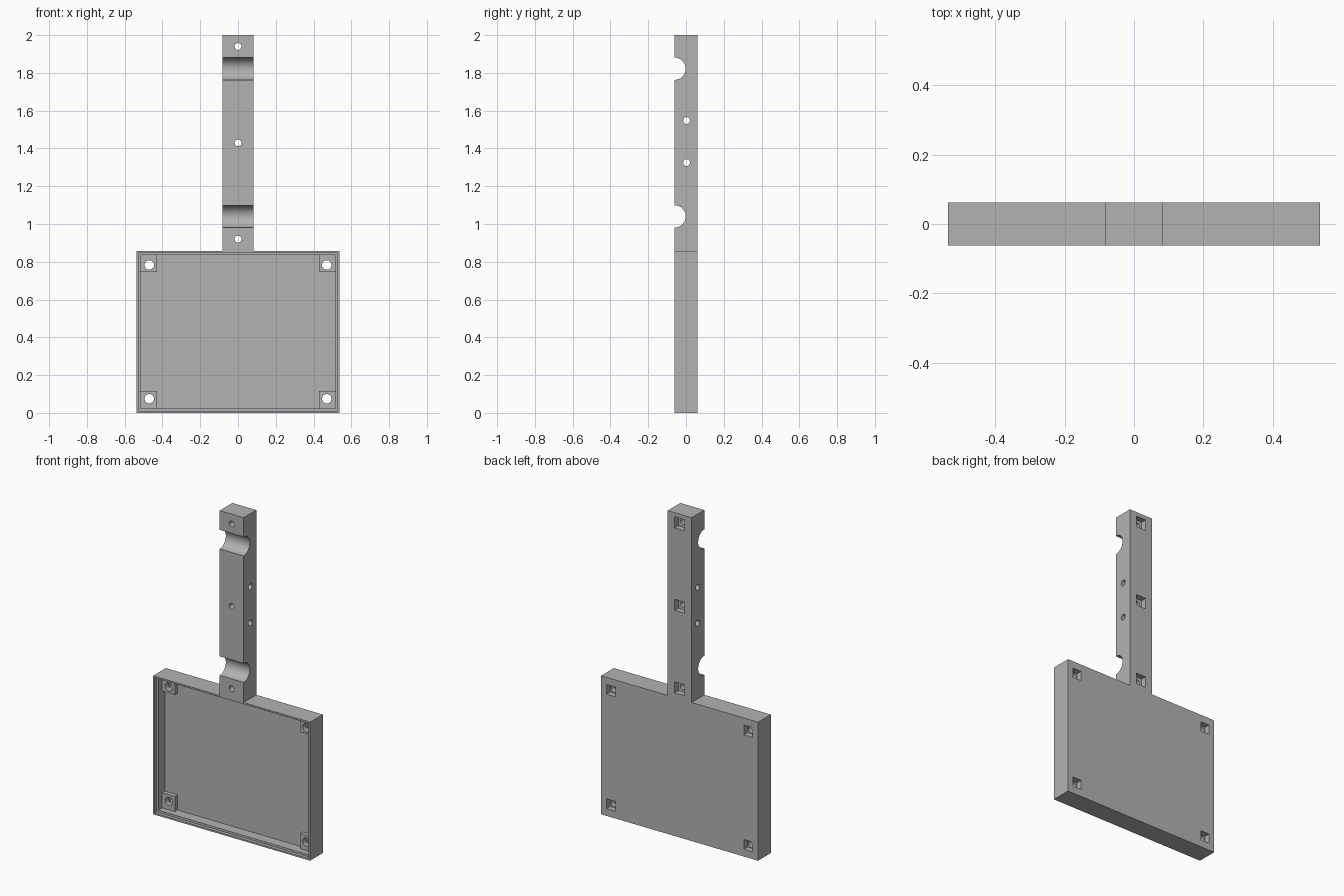
import bpy
import math

cube = bpy.data.objects.get("Cube")
if cube:
    bpy.data.objects.remove(cube, do_unlink=True)

grey = bpy.data.materials.new("plain grey")
grey.use_nodes = True
colour = (0.45, 0.45, 0.45, 1)
grey.diffuse_color = colour
grey.node_tree.nodes["Principled BSDF"].inputs["Base Color"].default_value = colour

FRONT, BACK = -0.062, 0.062


def box(name, x, y, z):
    """Box spanning the given (low, high) ranges."""
    bpy.ops.mesh.primitive_cube_add(size=1, location=[sum(r) / 2 for r in (x, y, z)])
    ob = bpy.context.object
    ob.name = name
    ob.scale = [r[1] - r[0] for r in (x, y, z)]
    bpy.ops.object.transform_apply(location=True, rotation=True, scale=True)
    ob.data.materials.append(grey)
    return ob


def rod(name, radius, loc, axis, sides=32):
    """Long cylinder along x or y, used for drilling."""
    turn = (0, math.pi / 2, 0) if axis == "x" else (math.pi / 2, 0, 0)
    bpy.ops.mesh.primitive_cylinder_add(vertices=sides, radius=radius, depth=0.5,
                                        location=loc, rotation=turn)
    ob = bpy.context.object
    ob.name = name
    bpy.ops.object.transform_apply(location=True, rotation=True, scale=True)
    ob.data.materials.append(grey)
    return ob


def combine(target, tool, operation="DIFFERENCE"):
    mod = target.modifiers.new(operation.lower(), "BOOLEAN")
    mod.operation = operation
    mod.solver = "EXACT"
    mod.object = tool
    bpy.context.view_layer.objects.active = target
    bpy.ops.object.modifier_apply(modifier=mod.name)
    bpy.data.objects.remove(tool, do_unlink=True)


def nut_pocket(target, x, z, half):
    combine(target, box("pocket_cutter", (x - half, x + half), (0.027, 0.1),
                        (z - half, z + half)))


# Tray: shell with a stepped rim
tray = box("tray", (-0.537, 0.537), (FRONT, BACK), (0, 0.857))
combine(tray, box("lid_recess_cutter", (-0.527, 0.527), (-0.1, FRONT + 0.02), (0.01, 0.847)))
combine(tray, box("cavity_cutter", (-0.516, 0.516), (-0.1, 0.022), (0.023, 0.835)))

# Corner screw posts, drilled through, with nut pockets behind
for side in (-1, 1):
    for z, low, high in ((0.075, 0.015, 0.117), (0.783, 0.745, 0.843)):
        xs = sorted((side * 0.43, side * 0.522))
        combine(tray, box("post", xs, (-0.004, 0.04), (low, high)), "UNION")
        combine(tray, rod("screw_cutter", 0.025, (side * 0.47, 0, z), "y"))
        nut_pocket(tray, side * 0.47, z, 0.03)

# Handle with two round strap grooves across its front
handle = box("handle", (-0.082, 0.082), (FRONT, BACK), (0.857, 2))
for z in (1.04, 1.822):
    combine(handle, rod("groove_cutter", 0.059, (0, -0.061, z), "x", 64))

# Handle screw holes, nut pockets and cross holes
for z in (0.92, 1.43, 1.94):
    combine(handle, rod("screw_cutter", 0.018, (0, 0, z), "y"))
    nut_pocket(handle, 0, z, 0.034)
for z in (1.325, 1.548):
    combine(handle, rod("cross_cutter", 0.018, (0, 0.003, z), "x"))

# Round walls smooth, edges sharp
for ob in (tray, handle):
    bpy.ops.object.select_all(action="DESELECT")
    ob.select_set(True)
    bpy.context.view_layer.objects.active = ob
    bpy.ops.object.shade_smooth_by_angle(angle=math.radians(30))
